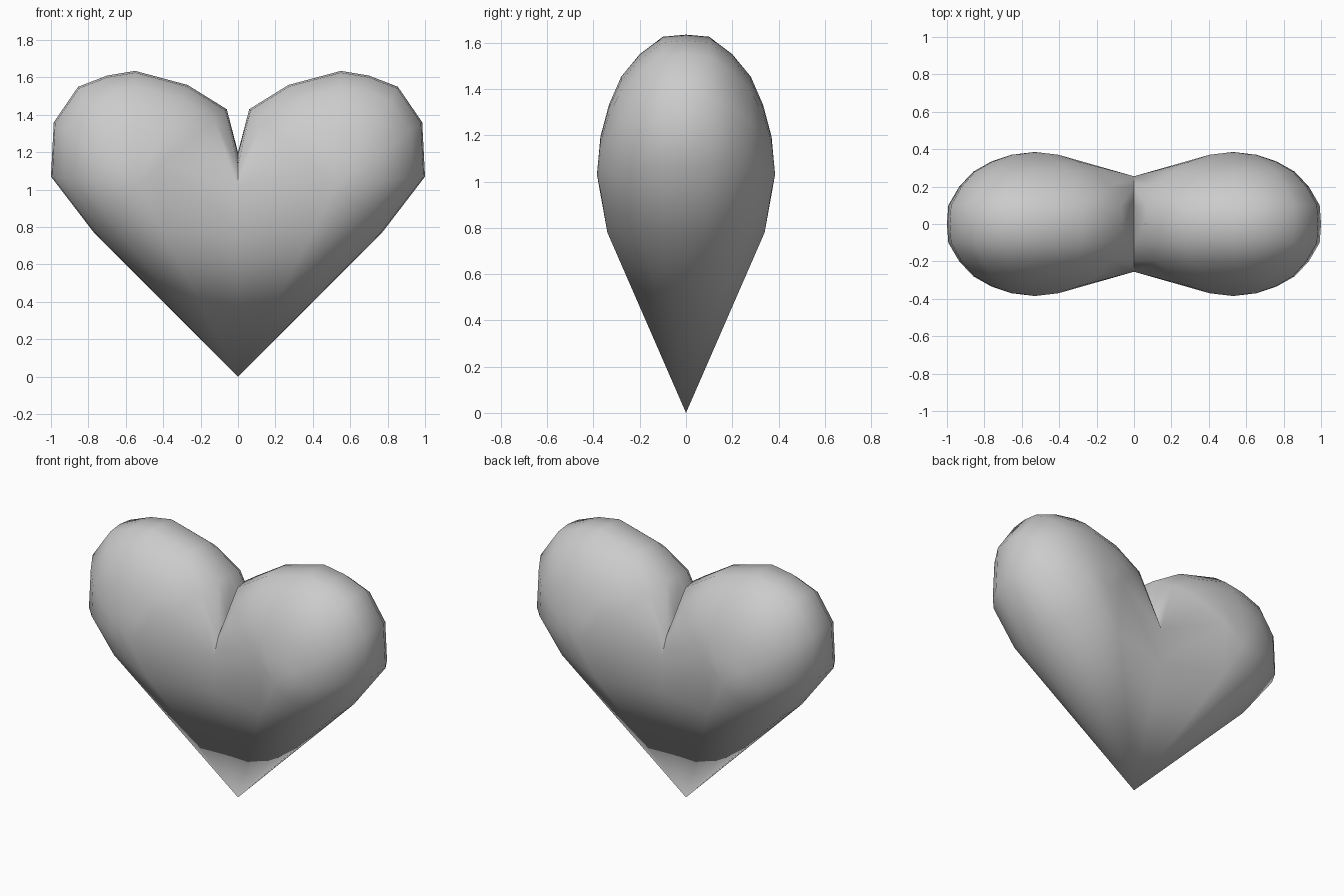
import bpy, bmesh
from mathutils import Vector

if "Cube" in bpy.data.objects:
    bpy.data.objects.remove(bpy.data.objects["Cube"])

# rim of one lobe (x, z), from lower outside round to the cleft
RIM = [(.77, .77), (1.0, 1.07), (.985, 1.36), (.855, 1.55), (.70, 1.61),
       (.55, 1.635), (.27, 1.56), (.06, 1.43)]
CENTRE = (.53, 1.03)
# inward scale of the rim and half depth there
LEVELS = [(1, 0), (.985, .1), (.86, .2), (.7, .28), (.5, .333), (.27, .37), (0, .385)]
# half section on the middle plane (y, z)
SEAM = [(0, 0), (.24, .78), (.255, 1.0), (.2, 1.13), (.1, 1.19), (0, 1.2)]

pts = set()
for s, y in LEVELS:
    for x, z in RIM:
        for side in (-1, 1):
            pts.add((round(CENTRE[0] + (x - CENTRE[0]) * s, 4), side * y,
                     round(CENTRE[1] + (z - CENTRE[1]) * s, 4)))
for side in (-1, 1):
    pts.update((0, side * y, z) for y, z in SEAM)
    pts.add((.40, side * .34, .78))      # ridge running down to the tip

# convex half heart, open on the middle plane
bm = bmesh.new()
for p in sorted(pts):
    bm.verts.new(Vector(p))
bmesh.ops.convex_hull(bm, input=bm.verts[:])
bmesh.ops.delete(bm, geom=[v for v in bm.verts if not v.link_faces], context='VERTS')
cap = [f for f in bm.faces if all(abs(v.co.x) < 1e-5 for v in f.verts)]
bmesh.ops.delete(bm, geom=cap, context='FACES')

# mirrored other half
bmesh.ops.mirror(bm, geom=bm.verts[:] + bm.edges[:] + bm.faces[:], axis='X', merge_dist=1e-4)
bmesh.ops.remove_doubles(bm, verts=bm.verts[:], dist=1e-4)
bmesh.ops.recalc_face_normals(bm, faces=bm.faces[:])

mesh = bpy.data.meshes.new("heart")
bm.to_mesh(mesh)
bm.free()
heart = bpy.data.objects.new("heart", mesh)
bpy.context.collection.objects.link(heart)
bpy.context.view_layer.objects.active = heart
heart.select_set(True)
bpy.ops.object.shade_smooth_by_angle(angle=1.2)
